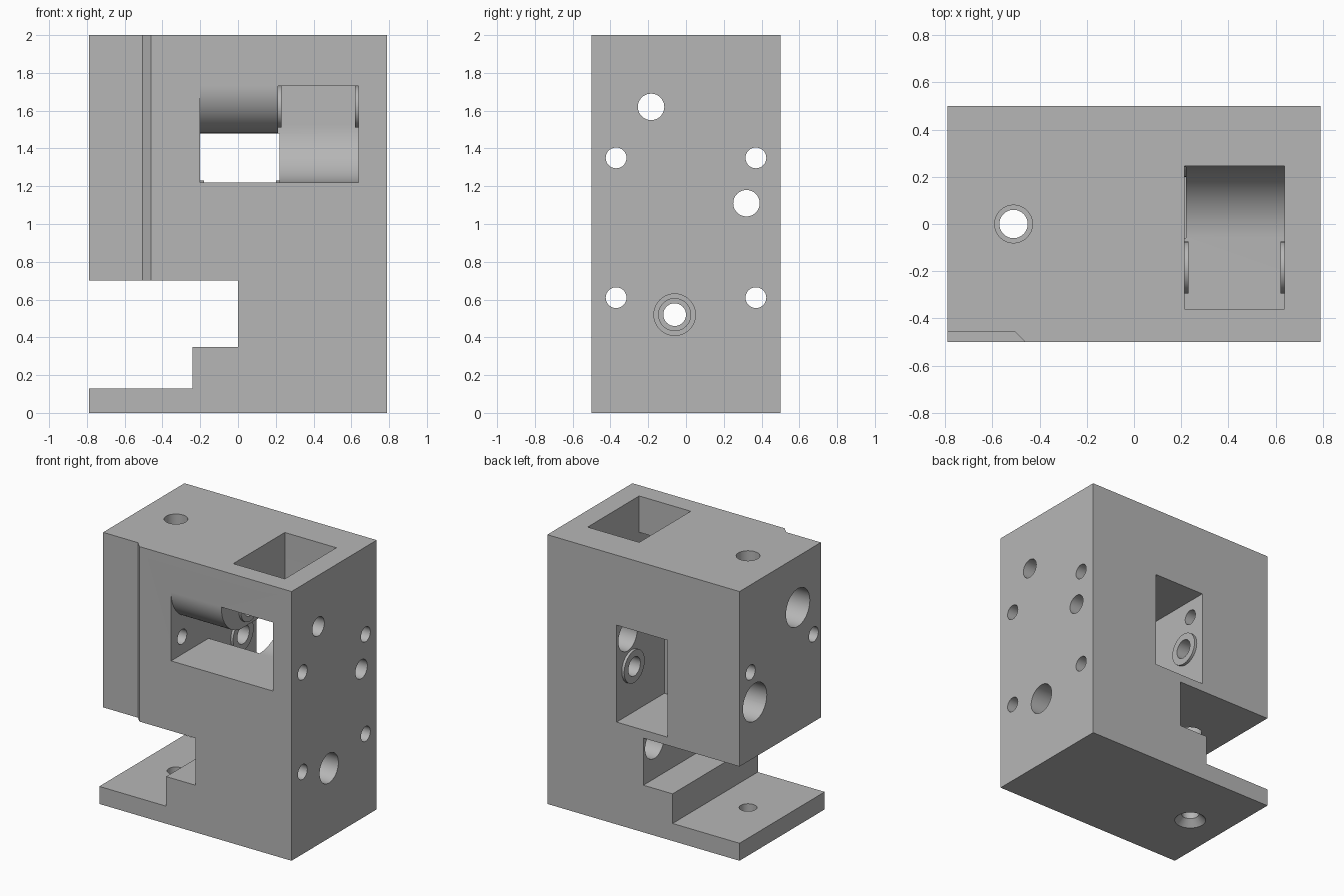
import bpy, bmesh, math
from mathutils import Vector

old = bpy.data.objects.get("Cube")
if old:
    bpy.data.objects.remove(old, do_unlink=True)

gray = bpy.data.materials.new("machined gray")
gray.use_nodes = True
color = (0.47, 0.47, 0.47, 1)
gray.diffuse_color = color
gray.node_tree.nodes["Principled BSDF"].inputs["Base Color"].default_value = color


def loft(name, rings):
    """Closed solid through matching rings of points."""
    bm = bmesh.new()
    loops = [[bm.verts.new(p) for p in ring] for ring in rings]
    n = len(loops[0])
    for a, b in zip(loops, loops[1:]):
        for i in range(n):
            j = (i + 1) % n
            bm.faces.new((a[i], a[j], b[j], b[i]))
    bm.faces.new(loops[0])
    bm.faces.new(loops[-1])
    bmesh.ops.recalc_face_normals(bm, faces=bm.faces)
    mesh = bpy.data.meshes.new(name)
    bm.to_mesh(mesh)
    bm.free()
    mesh.materials.append(gray)
    ob = bpy.data.objects.new(name, mesh)
    bpy.context.collection.objects.link(ob)
    return ob


def prism(name, profile, axis, lo, hi):
    """Extrude a 2D profile along x (profile y,z), y (x,z) or z (x,y)."""
    def place(p, h):
        q = list(p)
        q.insert("xyz".index(axis), h)
        return Vector(q)
    return loft(name, [[place(p, h) for p in profile] for h in (lo, hi)])


def arc(cx, cy, r, start, end, steps):
    angles = [math.radians(start + (end - start) * i / steps) for i in range(steps + 1)]
    return [(cx + r * math.cos(a), cy + r * math.sin(a)) for a in angles]


def rod(name, center, r, axis, lo, hi):
    return prism(name, arc(*center, r, 0, 360, 48)[:-1], axis, lo, hi)


def combine(tool, operation="DIFFERENCE"):
    """Apply a boolean to the block and remove the tool."""
    mod = block.modifiers.new("cut", "BOOLEAN")
    mod.operation, mod.solver, mod.object = operation, "EXACT", tool
    bpy.context.view_layer.update()
    graph = bpy.context.evaluated_depsgraph_get()
    mesh = bpy.data.meshes.new_from_object(block.evaluated_get(graph))
    block.modifiers.clear()
    block.data = mesh
    bpy.data.objects.remove(tool, do_unlink=True)


# Main block with the stepped side opening
outline = [(-.79, 0), (.79, 0), (.79, 2), (-.79, 2), (-.79, .7),
           (0, .7), (0, .35), (-.24, .35), (-.24, .13), (-.79, .13)]
block = prism("housing_block", outline, "y", -.5, .5)

# Shallow front recess with a slanted edge, above the opening
combine(prism("front_recess", [(-.9, -.6), (-.36, -.6), (-.505, -.455), (-.9, -.455)],
              "z", .6, 2.1))

# Left pocket: front window, rounded ceiling, deep rear window
left_pocket = [(-.6, 1.22), (-.06, 1.22), (-.06, .76), (.6, .76), (.6, 1.48)]
left_pocket += arc(-.25, 1.73, .25, 270, 180, 20) + [(-.6, 1.73)]
combine(prism("left_pocket", left_pocket, "x", -.2, .22))

# Right pocket: front window, curved floor, open top
right_pocket = [(-.6, 1.22)] + arc(-.06, 1.525, .305, 270, 360, 20)
right_pocket += [(.245, 2.1), (-.36, 2.1), (-.36, 1.73), (-.6, 1.73)]
combine(prism("right_pocket", right_pocket, "x", .213, .637))

# Raised rings around the two axle bores
upper_axle, lower_axle = (-.185, 1.62), (.32, 1.11)
for center, r, lo, hi in [(upper_axle, .11, .19, .23), (upper_axle, .11, .62, .66),
                          (lower_axle, .12, -.23, -.18), (lower_axle, .12, .2, .25)]:
    combine(rod("axle_boss", center, r, "x", lo, hi), "UNION")

# Axle bores with wide heads on the low-x side
for center in (upper_axle, lower_axle):
    combine(rod("axle_bore", center, .07, "x", -1, 1))
    combine(rod("axle_head", center, .14, "x", -1, -.4))

# Four mounting holes, counterbored from the inner walls
for y, z, wall, depth in [(-.37, .61, 0, .5), (.37, .61, 0, .5),
                          (.37, 1.35, .215, .5), (-.37, 1.35, .63, .7)]:
    combine(rod("mount_hole", (y, z), .055, "x", -1, 1))
    combine(rod("mount_counterbore", (y, z), .11, "x", wall - .005, depth))

# Stepped side port
for r, start in [(.06, -.1), (.085, .15), (.11, .35)]:
    combine(rod("side_port", (-.06, .52), r, "x", start, 1))

# Vertical bolt hole, countersunk underneath the foot
combine(rod("top_hole", (-.51, 0), .08, "z", .5, 2.1))
combine(rod("foot_hole", (-.51, 0), .06, "z", -.1, .3))
combine(loft("foot_countersink", [
    [(x, y, z) for x, y in arc(-.51, 0, r, 0, 360, 48)[:-1]]
    for z, r in [(-.02, .128), (.06, .048)]]))

# Smooth bores, crisp edges
bpy.ops.object.select_all(action="DESELECT")
block.select_set(True)
bpy.context.view_layer.objects.active = block
bpy.ops.object.shade_smooth_by_angle(angle=math.radians(25))
